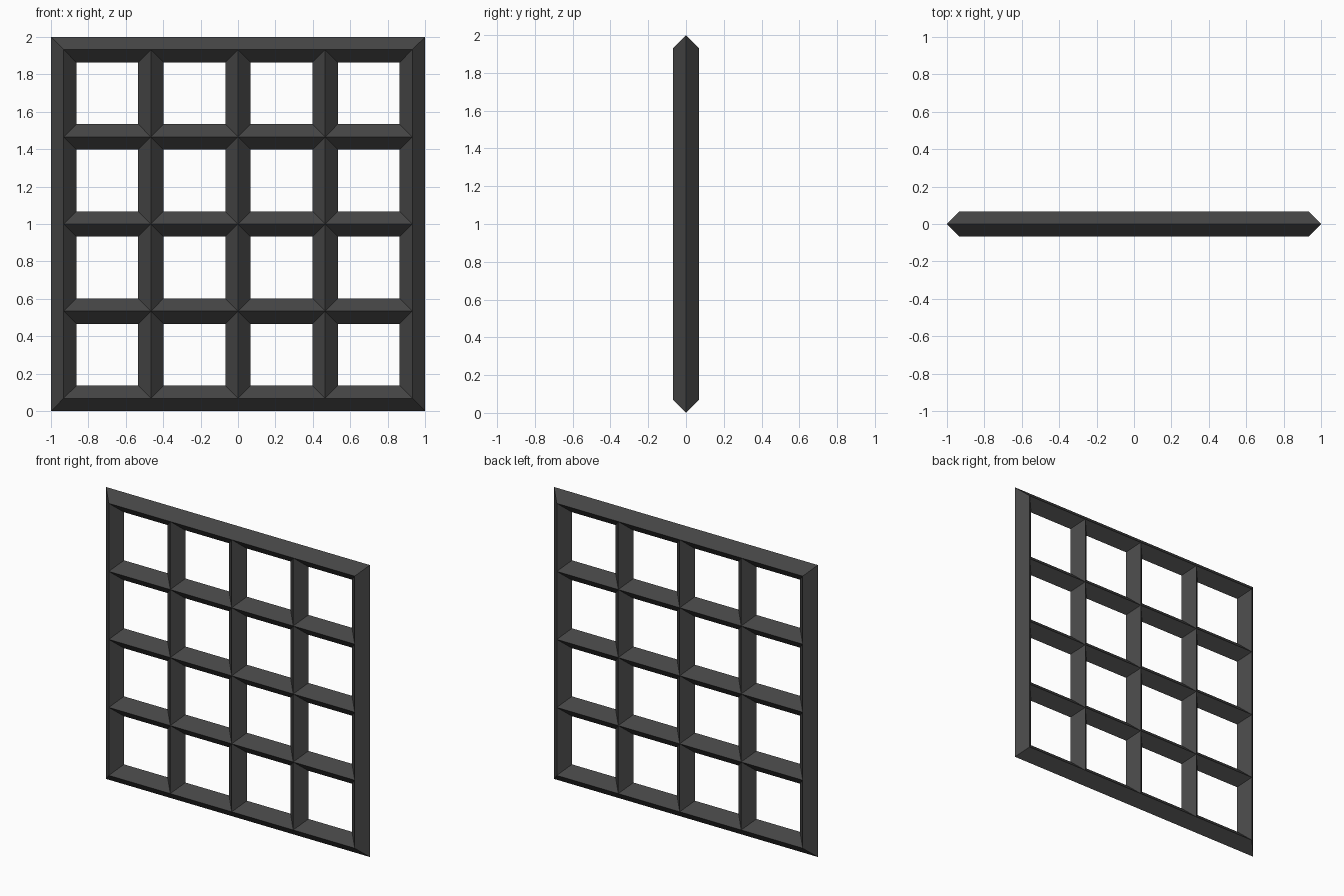
import bpy
import bmesh

if "Cube" in bpy.data.objects:
    bpy.data.objects.remove(bpy.data.objects["Cube"])

N = 4                    # openings per side
R = 0.068                # half thickness of the diamond-section bars
EDGE = 1.0 - R           # centre line of the outer bars
STEP = 2 * EDGE / N
lines = [-EDGE + i * STEP for i in range(N + 1)]

metal = bpy.data.materials.new("dark_grey_metal")
metal.diffuse_color = (0.06, 0.06, 0.06, 1)
metal.use_nodes = True
metal.node_tree.nodes["Principled BSDF"].inputs["Base Color"].default_value = metal.diffuse_color

bm = bmesh.new()


def bevel_strip(outer, inner, y_outer, y_inner):
    """Four sloped quads joining two loops of (x, z) corners."""
    a = [bm.verts.new((x, y_outer, z + 1)) for x, z in outer]
    b = [bm.verts.new((x, y_inner, z + 1)) for x, z in inner]
    n = len(a)
    for i in range(n):
        j = (i + 1) % n
        bm.faces.new((a[i], a[j], b[j], b[i]))


def square(x0, x1, z0, z1):
    return [(x0, z0), (x1, z0), (x1, z1), (x0, z1)]


for ridge in (-R, R):
    # sloped sides of every opening, mitred at the corners
    for i in range(N):
        for j in range(N):
            x0, x1, z0, z1 = lines[i], lines[i + 1], lines[j], lines[j + 1]
            bevel_strip(square(x0, x1, z0, z1),
                        square(x0 + R, x1 - R, z0 + R, z1 - R), ridge, 0)
    # outer slope of the frame, split where the bars meet it
    rim = ([(v, -EDGE) for v in lines[:-1]] + [(EDGE, v) for v in lines[:-1]]
           + [(-v, EDGE) for v in lines[:-1]] + [(-EDGE, -v) for v in lines[:-1]])
    bevel_strip([(x / EDGE, z / EDGE) for x, z in rim], rim, 0, ridge)

bmesh.ops.remove_doubles(bm, verts=bm.verts[:], dist=0.0005)
bmesh.ops.recalc_face_normals(bm, faces=bm.faces[:])

mesh = bpy.data.meshes.new("lattice_grille")
bm.to_mesh(mesh)
bm.free()
mesh.materials.append(metal)
grille = bpy.data.objects.new("lattice_grille", mesh)
bpy.context.collection.objects.link(grille)
